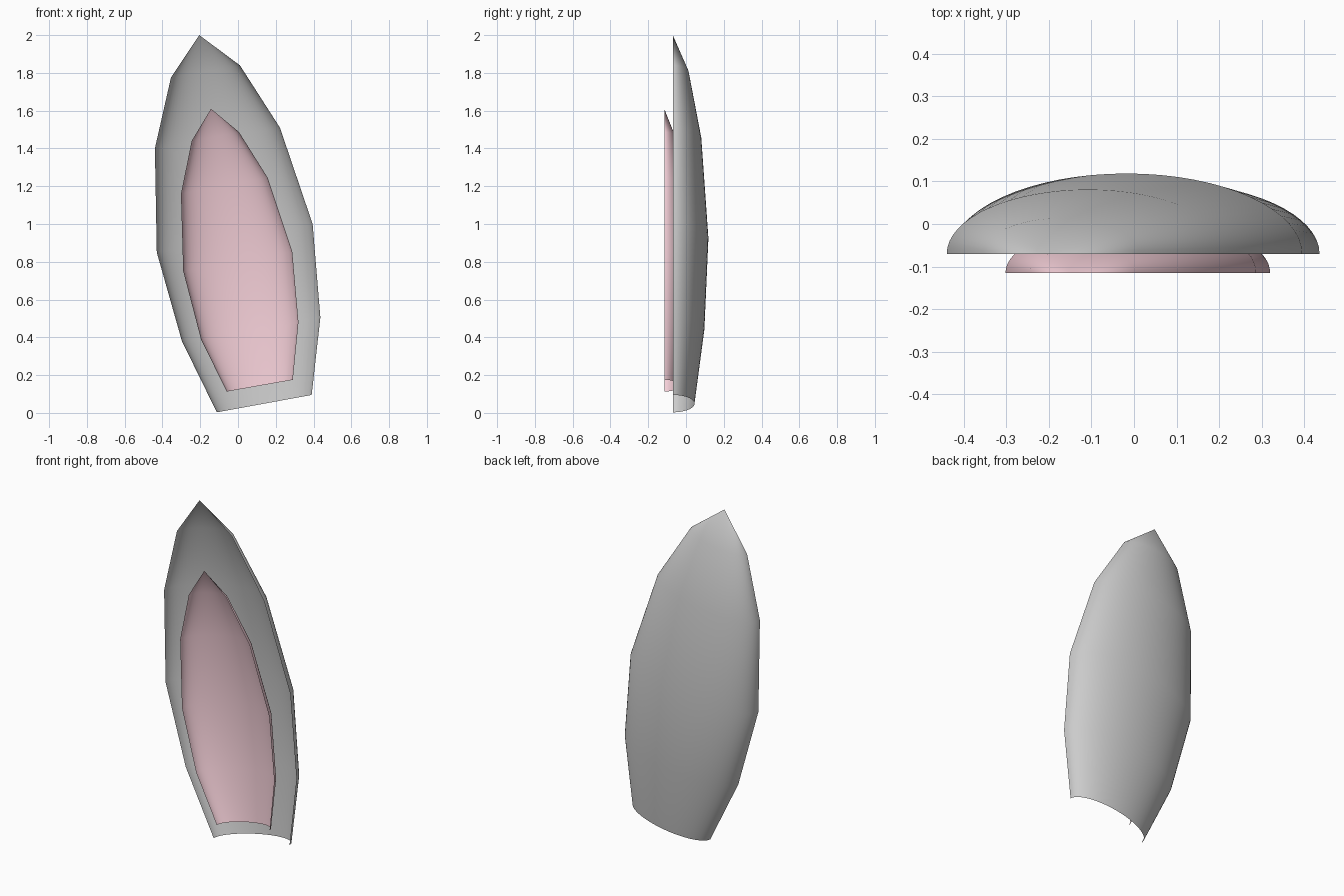
import bpy, bmesh, math
from mathutils import Vector

if "Cube" in bpy.data.objects:
    bpy.data.objects.remove(bpy.data.objects["Cube"])

SEGMENTS = 32
DEPTH = 0.45  # shell depth relative to half-width


def ear_shell(name, left, right, tip, y, color=None):
    """Open shell lofted through half-ellipse ribs, closing at a tip."""
    bm = bmesh.new()
    ribs = []
    for (lx, lz), (rx, rz) in zip(left, right):
        a, b = Vector((lx, y, lz)), Vector((rx, y, rz))
        mid, half = (a + b) / 2, (b - a) / 2
        back = Vector((0, half.length * DEPTH, 0))
        ribs.append([bm.verts.new(mid - half * math.cos(t) + back * math.sin(t))
                     for t in (math.pi * i / SEGMENTS for i in range(SEGMENTS + 1))])
    for lo, hi in zip(ribs, ribs[1:]):
        for i in range(SEGMENTS):
            bm.faces.new((lo[i + 1], lo[i], hi[i], hi[i + 1]))
    top = bm.verts.new((tip[0], y, tip[1]))
    for i in range(SEGMENTS):
        bm.faces.new((ribs[-1][i + 1], ribs[-1][i], top))
    for f in bm.faces:
        f.smooth = True
    mesh = bpy.data.meshes.new(name)
    bm.to_mesh(mesh)
    bm.free()
    obj = bpy.data.objects.new(name, mesh)
    bpy.context.collection.objects.link(obj)
    if color:
        mat = bpy.data.materials.new(name + "_color")
        mat.diffuse_color = color
        mat.use_nodes = True
        mat.node_tree.nodes["Principled BSDF"].inputs["Base Color"].default_value = mat.diffuse_color
        mesh.materials.append(mat)
    return obj


# Grey outer ear
ear_shell("outer_ear",
          [(-0.112, 0.003), (-0.297, 0.38), (-0.43, 0.85), (-0.44, 1.40), (-0.355, 1.775)],
          [(0.39, 0.095), (0.436, 0.505), (0.395, 1.0), (0.222, 1.51), (0.01, 1.84)],
          (-0.205, 2.0), -0.07)

# Pink inner ear
ear_shell("inner_ear",
          [(-0.06, 0.113), (-0.196, 0.39), (-0.29, 0.75), (-0.302, 1.16), (-0.245, 1.44)],
          [(0.29, 0.175), (0.32, 0.48), (0.287, 0.855), (0.157, 1.245), (0.005, 1.487)],
          (-0.143, 1.61), -0.115, (0.9, 0.62, 0.68, 1))
